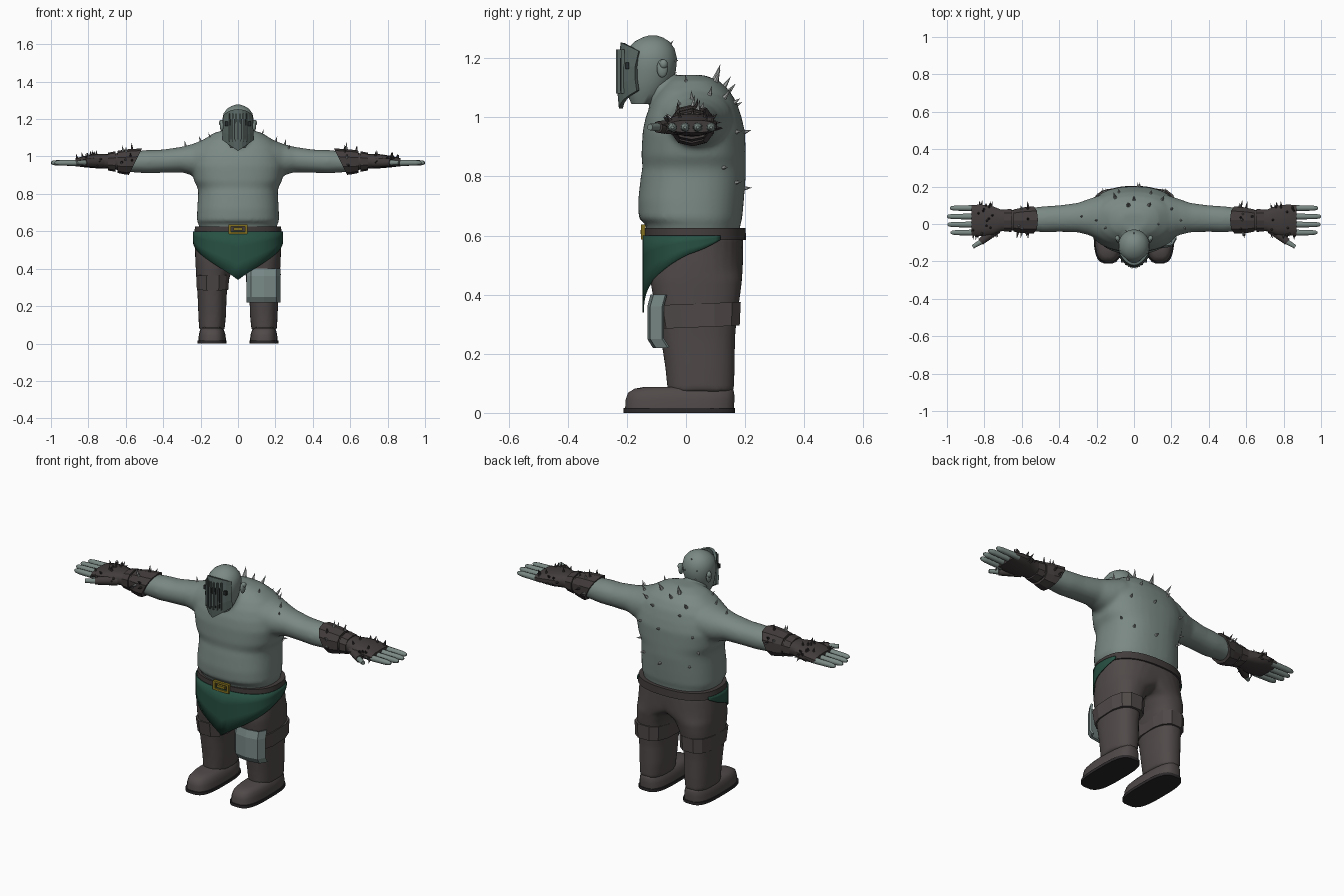
import bpy, bmesh, math, random
from mathutils import Vector, Matrix
from mathutils.bvhtree import BVHTree

if "Cube" in bpy.data.objects:
    bpy.data.objects.remove(bpy.data.objects["Cube"])

random.seed(4)


def material(name, rgb):
    m = bpy.data.materials.new(name)
    m.diffuse_color = (*rgb, 1)
    m.use_nodes = True
    m.node_tree.nodes["Principled BSDF"].inputs["Base Color"].default_value = m.diffuse_color
    return m


SKIN = material("grey green skin", (.195, .25, .23))
TROUSER = material("brown trousers", (.08, .068, .066))
LEATHER = material("dark leather", (.055, .045, .045))
SOLE = material("black sole", (.025, .022, .023))
GREEN = material("green cloth", (.02, .08, .055))
BRASS = material("brass", (.24, .17, .015))
PLATE = material("pale plate", (.19, .25, .24))
HORN = material("pale horn", (.38, .40, .39))
STEEL = material("mask steel", (.10, .135, .125))
SLOT = material("dark slots", (.02, .025, .025))


def finish(name, bm, mat, smooth=None):
    bmesh.ops.recalc_face_normals(bm, faces=bm.faces)
    me = bpy.data.meshes.new(name)
    bm.to_mesh(me)
    bm.free()
    me.materials.append(mat)
    ob = bpy.data.objects.new(name, me)
    bpy.context.collection.objects.link(ob)
    if smooth:
        bpy.ops.object.select_all(action='DESELECT')
        ob.select_set(True)
        bpy.context.view_layer.objects.active = ob
        bpy.ops.object.shade_smooth_by_angle(angle=math.radians(smooth))
    return ob


def sup(c, e):
    return math.copysign(abs(c) ** (2 / e), c)


def loft(bm, stations, axis='z', n=24, e=2.4, sx=1):
    """Superelliptic rings; each station is (position, a0, a1, b0, b1)."""
    rings = []
    for t, a0, a1, b0, b1 in stations:
        ring = []
        for i in range(n):
            w = 2 * math.pi * (i + .5) / n
            a = (a0 + a1) / 2 + (a1 - a0) / 2 * sup(math.cos(w), e)
            b = (b0 + b1) / 2 + (b1 - b0) / 2 * sup(math.sin(w), e)
            x, y, z = (a, b, t) if axis == 'z' else (t, a, b)
            ring.append(bm.verts.new((x * sx, y, z)))
        rings.append(ring)
    for r, s in zip(rings, rings[1:]):
        for i in range(n):
            bm.faces.new((r[i], r[(i + 1) % n], s[(i + 1) % n], s[i]))
    bm.faces.new(rings[0])
    bm.faces.new(rings[-1])


def lofted(name, stations, mat, smooth=None, **kw):
    bm = bmesh.new()
    loft(bm, stations, **kw)
    return finish(name, bm, mat, smooth)


def ball(bm, c, r, seg=16):
    m = Matrix.Translation(c) @ Matrix.Diagonal((*r, 1))
    bmesh.ops.create_uvsphere(bm, u_segments=seg, v_segments=seg // 2, radius=1, matrix=m)


def cone(bm, p, q, r0, r1, n=6):
    p, q = Vector(p), Vector(q)
    m = Matrix.Translation((p + q) / 2) @ (q - p).to_track_quat('Z', 'Y').to_matrix().to_4x4()
    bmesh.ops.create_cone(bm, cap_ends=True, segments=n, radius1=r0, radius2=r1, depth=(q - p).length, matrix=m)


def box(bm, c, size):
    bmesh.ops.create_cube(bm, size=1, matrix=Matrix.Translation(c) @ Matrix.Diagonal((*size, 1)))


def fuse(ob, voxel, steps):
    r = ob.modifiers.new("fuse", 'REMESH')
    r.mode, r.voxel_size, r.use_smooth_shade = 'VOXEL', voxel, True
    s = ob.modifiers.new("soften", 'SMOOTH')
    s.factor, s.iterations = .5, steps


def surface(ob):
    bpy.context.view_layer.update()
    return BVHTree.FromObject(ob, bpy.context.evaluated_depsgraph_get())


def spike(bm, tree, origin, direction, length, radius, lift=.3):
    hit, nor, _, _ = tree.ray_cast(Vector(origin), Vector(direction))
    if hit:
        if nor.dot(Vector(direction)) > 0:
            nor = -nor
        d = (nor + Vector((0, 0, lift))).normalized()
        cone(bm, hit - d * .006, hit + d * length, radius, 0)


# Torso, neck and upper arms fused into one smooth body
bm = bmesh.new()
spans = [(.60, .20, -.13, .18), (.642, .213, -.138, .185), (.655, .22, -.16, .19), (.72, .218, -.162, .196),
         (.80, .213, -.153, .202), (.83, .215, -.147, .202), (.87, .235, -.151, .202), (.95, .25, -.147, .2),
         (1.0, .24, -.137, .188), (1.05, .22, -.117, .172), (1.09, .185, -.092, .147), (1.125, .13, -.06, .11),
         (1.143, .07, -.03, .06)]
loft(bm, [(z, -h, h, f, b) for z, h, f, b in spans], n=40)
ball(bm, (0, -.07, 1.085), (.068, .07, .07))
arm = [(.08, -.10, .16, .89, 1.11), (.18, -.09, .155, .89, 1.092), (.24, -.06, .135, .897, 1.068),
       (.30, -.045, .113, .915, 1.052), (.40, -.042, .10, .913, 1.037), (.48, -.045, .095, .91, 1.035),
       (.64, -.03, .075, .92, 1.02)]
for s in (-1, 1):
    loft(bm, arm, axis='x', e=2.1, sx=s)
body = finish("body", bm, SKIN)
fuse(body, .011, 4)
body_tree = surface(body)

# Head and ears
head = lofted("head", [(z, -h, h, f, b) for z, h, f, b in (
    (1.045, .04, -.185, -.10), (1.08, .06, -.2, -.07), (1.12, .073, -.205, -.045), (1.16, .081, -.207, -.033),
    (1.2, .084, -.205, -.03), (1.232, .077, -.197, -.038), (1.256, .058, -.175, -.055), (1.27, .035, -.148, -.078),
    (1.277, .012, -.125, -.10))], SKIN, 60, e=2.1)
bm = bmesh.new()
for s in (-1, 1):
    ball(bm, (s * .086, -.08, 1.165), (.011, .019, .031))
    ball(bm, (s * .09, -.076, 1.18), (.012, .014, .016))
finish("ears", bm, SKIN, 60)

# Face mask: curved plate ending in a chin point, with ribs and slots
def mask_y(x):
    return -.226 + 9 * x * x


bm = bmesh.new()
xs = [i * .02 for i in range(-4, 5)]
cols = []
for x in xs:
    lo, hi = 1.03 + .75 * abs(x), 1.252 - 4.5 * x * x
    cols.append([bm.verts.new((x * (1 - .12 * k), mask_y(x) + (.03 * (k - .6) if k > .6 else 0) + .02 * max(0, .3 - k),
                               lo + (hi - lo) * k)) for k in (0, .3, .6, .85, 1)])
for a, b in zip(cols, cols[1:]):
    for j in range(4):
        bm.faces.new((a[j], b[j], b[j + 1], a[j + 1]))
mask = finish("face_mask", bm, STEEL)
mod = mask.modifiers.new("thickness", 'SOLIDIFY')
mod.thickness, mod.offset = .014, 0
bm, slots = bmesh.new(), bmesh.new()
for x in (-.045, -.028, -.01, .01, .028, .045):
    box(bm, (x, mask_y(x) - .006, 1.155), (.006, .012, .15))
for x in (-.037, -.019, 0, .019, .037):
    box(slots, (x, mask_y(x) - .005, 1.145), (.006, .008, .11))
for s in (-1, 1):
    box(slots, (s * .062, mask_y(.062) - .008, 1.175), (.016, .012, .022))
finish("mask_ribs", bm, STEEL)
finish("mask_slots", slots, SLOT)

# Trousers: both legs fused at the hips
bm = bmesh.new()
leg = [(.07, .072, .208, -.062, .162), (.15, .064, .212, -.07, .165), (.25, .061, .216, -.085, .166),
       (.32, .054, .221, -.096, .172), (.40, .03, .226, -.113, .184), (.45, 0, .229, -.122, .19),
       (.50, -.12, .23, -.13, .193), (.60, -.226, .228, -.135, .195)]
for s in (-1, 1):
    loft(bm, leg, sx=s, n=28)
fuse(finish("trousers", bm, TROUSER), .011, 3)

# Boots, soles and thigh bands
for s, side in ((-1, "right"), (1, "left")):
    lofted(side + "_sole", [(0, .06, .216, -.212, .166), (.016, .06, .216, -.212, .166)], SOLE, 40, sx=s, e=3.2)
    lofted(side + "_boot", [(.016, .064, .212, -.207, .163), (.045, .066, .21, -.205, .165), (.068, .073, .205, -.197, .164),
                            (.082, .085, .195, -.175, .16), (.088, .1, .18, -.14, .15)], TROUSER, 50, sx=s, e=3)
    t = .005 if s > 0 else 0
    band = lofted(side + "_thigh_band", [(.288, .05 - t, .222 + t, -.098, .18 + t),
                                         (.368, .044 - t, .226 + t, -.113, .184 + t)], TROUSER, sx=s, n=12, e=2.8)
    for v in band.data.vertices:
        v.co.z += .04 * v.co.y

# Folded knee plate on one leg
bm = bmesh.new()
rows = [[bm.verts.new((x, y + d, z)) for x, d in ((.046, .035), (.07, .01), (.138, 0), (.205, .01), (.228, .05))]
        for z, y in ((.22, -.112), (.25, -.131), (.36, -.131), (.40, -.12))]
for a, b in zip(rows, rows[1:]):
    for i in range(4):
        bm.faces.new((a[i], a[i + 1], b[i + 1], b[i]))
knee = finish("knee_plate", bm, PLATE)
knee.modifiers.new("thickness", 'SOLIDIFY').thickness = .012

# Belt and buckle
lofted("belt", [(.585, -.235, .235, -.142, .204), (.625, -.231, .231, -.142, .202)], LEATHER, 30, n=32)
bm = bmesh.new()
for s in (-1, 1):
    box(bm, (s * .043, -.145, .612), (.013, .016, .05))
    box(bm, (0, -.145, .612 + s * .02), (.098, .016, .011))
box(bm, (0, -.147, .612), (.05, .014, .014))
finish("buckle", bm, BRASS)

# Pointed loincloth wrapped round the hips
bm = bmesh.new()
cols = []
for i in range(-20, 21):
    w = math.radians(115) * i / 20
    lo = .34 + .245 * abs(i / 20) ** .75
    x, y = .238 * sup(math.sin(w), 2.4), .03 - .175 * sup(math.cos(w), 2.4)
    cols.append([bm.verts.new((x, y, lo + (.6 - lo) * k / 3)) for k in range(4)])
for a, b in zip(cols, cols[1:]):
    for j in range(3):
        bm.faces.new((a[j], b[j], b[j + 1], a[j + 1]))
cloth = finish("loincloth", bm, GREEN, 40)
mod = cloth.modifiers.new("thickness", 'SOLIDIFY')
mod.thickness, mod.offset = .006, 0

# Spiked bracers, gloves and fingers
for s, side in ((-1, "right"), (1, "left")):
    cuff = lofted(side + "_bracer", [(.55, -.053, .097, .902, 1.043), (.60, -.052, .09, .903, 1.038),
                                     (.645, -.043, .08, .912, 1.03)], LEATHER, axis='x', n=10, sx=s)
    for v in cuff.data.vertices:
        if abs(v.co.x) < .56:
            v.co.x -= s * .5 * (v.co.z - .97)
    strap = lofted(side + "_wrist_strap", [(.655, -.045, .083, .918, 1.028), (.695, -.042, .08, .925, 1.02)],
                   LEATHER, axis='x', n=10, sx=s)
    glove = lofted(side + "_glove", [(.62, -.035, .075, .925, 1.02), (.71, -.04, .078, .937, 1.012),
                                     (.76, -.062, .098, .937, 1.012), (.82, -.065, .106, .942, 1.003),
                                     (.87, -.062, .102, .948, .99)], LEATHER, 35, axis='x', n=14, sx=s, e=2.6)
    bm = bmesh.new()
    for y, tip in ((.085, .985), (.04, 1.0), (-.003, .998), (-.046, .98)):
        loft(bm, [(x, y - r, y + r, .966 - r, .966 + r) for x, r in
                  ((.84, .017), (tip - .03, .0145), (tip - .008, .011), (tip, .005))], axis='x', n=10, e=2, sx=s)
    cone(bm, (s * .80, -.085, .967), (s * .862, -.122, .967), .016, .011, 10)
    finish(side + "_fingers", bm, SKIN, 50)
    bm = bmesh.new()
    cone(bm, (s * .73, -.025, .967), (s * .82, -.095, .967), .027, .02, 10)
    finish(side + "_thumb_sleeve", bm, LEATHER, 50)
    horns, studs = bmesh.new(), bmesh.new()
    for tree, x0, x1, count, big in ((surface(cuff), .56, .635, 12, 1), (surface(glove), .73, .865, 24, 0)):
        for k in range(count):
            w = random.uniform(-.35, math.pi + .35)
            d = Vector((0, math.cos(w), math.sin(w)))
            o = Vector((s * random.uniform(x0, x1), .02 + .04 * math.cos(w) * (1 - big), .972)) + d
            spike(horns if big and k % 2 else studs, tree, o, -d, random.uniform(.022, .04) if big else .024, .008, .1)
    finish(side + "_bracer_spikes", horns, HORN)
    finish(side + "_glove_studs", studs, LEATHER)

# Horn spikes over the shoulders, back and skull
bm = bmesh.new()
for x, y, size in ((-.03, .10, .055), (.08, .10, .045), (0, .13, .04), (-.10, .14, .045), (.15, .13, .04),
                   (-.2, .02, .03), (.2, .08, .035), (.25, .02, .03), (-.28, .04, .03), (.27, -.02, .022),
                   (-.15, -.02, .025), (.13, 0, .025)):
    spike(bm, body_tree, (x, y, 2), (0, 0, -1), size, size * .24)
for x, z in ((-.14, .77), (.02, .76), (.14, .78), (-.16, .94), (.03, .95), (.16, .95), (-.08, 1.04), (.09, 1.05),
             (-.18, .85), (.19, .83)):
    spike(bm, body_tree, (x, 1, z), (0, -1, 0), .025, .009, .15)
head_tree = surface(head)
for x, z in ((0, 1.25), (.03, 1.19), (-.04, 1.2), (-.03, 1.15)):
    spike(bm, head_tree, (x, 1, z), (0, -1, 0), .013, .005)
finish("body_spikes", bm, HORN)
